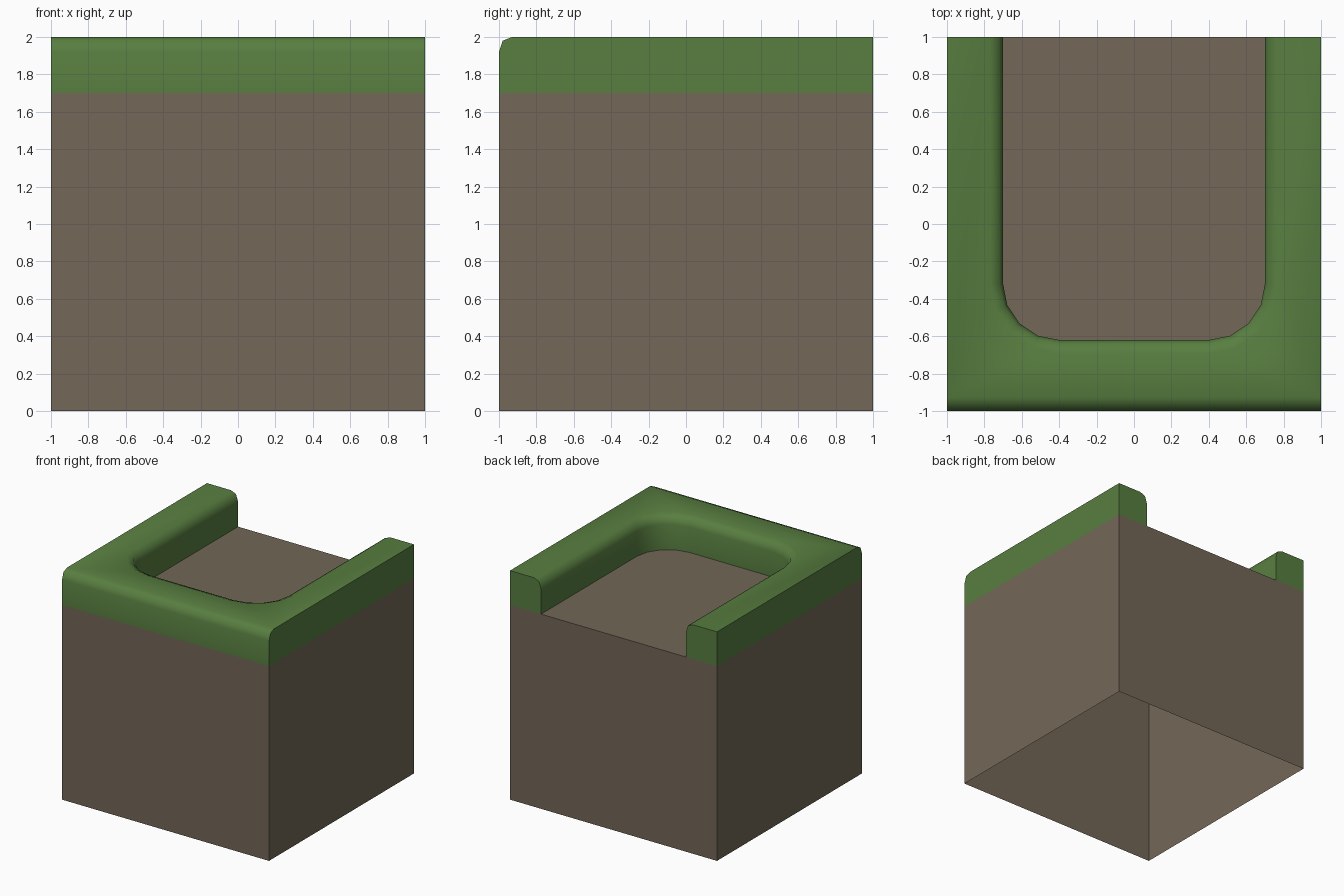
import bpy, bmesh, math
from mathutils import Vector

if "Cube" in bpy.data.objects:
    bpy.data.objects.remove(bpy.data.objects["Cube"])


def material(name, rgb):
    """Flat colour given as sRGB 0-255, stored as linear."""
    m = bpy.data.materials.new(name)
    lin = [((c / 255 + 0.055) / 1.055) ** 2.4 for c in rgb]
    m.diffuse_color = (*lin, 1)
    m.use_nodes = True
    m.node_tree.nodes["Principled BSDF"].inputs["Base Color"].default_value = m.diffuse_color
    return m


def make_object(name, faces, mat, smooth_angle=None):
    """Join lists of face corners into one welded mesh object."""
    bm = bmesh.new()
    for pts in faces:
        bm.faces.new([bm.verts.new(p) for p in pts])
    bmesh.ops.remove_doubles(bm, verts=bm.verts, dist=1e-4)
    bmesh.ops.recalc_face_normals(bm, faces=bm.faces)
    me = bpy.data.meshes.new(name)
    bm.to_mesh(me)
    bm.free()
    me.materials.append(mat)
    ob = bpy.data.objects.new(name, me)
    bpy.context.collection.objects.link(ob)
    if smooth_angle:
        bpy.ops.object.select_all(action='DESELECT')
        ob.select_set(True)
        bpy.context.view_layer.objects.active = ob
        bpy.ops.object.shade_smooth_by_angle(angle=math.radians(smooth_angle))
    return ob


BASE = 1.7
dirt = material("dirt brown", (115, 103, 87))
grass = material("grass green", (88, 126, 64))

# Rounded rim cross-section: distance in from the wall, height
PROFILE = [(0, BASE), (0, 1.92), (0.02, 1.98), (0.07, 2.0)]

# Plan of the sunken floor: straight sides and rounded front corners
right = [Vector((0.7, 1))]
for i in range(5):
    a = math.radians(22.5 * i)
    right.append(Vector((0.4 + 0.3 * math.cos(a), -0.32 - 0.3 * math.sin(a))))
path = right + [Vector((-p.x, p.y)) for p in reversed(right)]


def offset(d):
    """Move the floor outline outwards into the rim by distance d."""
    out = []
    for i, p in enumerate(path):
        a, b = path[max(i - 1, 0)], path[min(i + 1, len(path) - 1)]
        if i in (0, len(path) - 1):
            n = Vector((math.copysign(1, p.x), 0))
        else:
            d1, d2 = (p - a).normalized(), (b - p).normalized()
            t = (d1 + d2).normalized()
            n = Vector((-t.y, t.x))
            if n.dot(p - Vector((0, 0.2))) < 0:
                n = -n
        out.append(p + n * d)
    return out


rings = [[(p.x, p.y, z) for p in offset(d)] for d, z in PROFILE]
front = [[(x, -1 + d, z) for d, z in PROFILE] for x in (-1, 1)]

# Grass rim: inner wall, rounded front, top, outer sides and back end caps
faces = []
for lo, hi in zip(rings, rings[1:]):
    for i in range(len(path) - 1):
        faces.append([lo[i], lo[i + 1], hi[i + 1], hi[i]])
for k in range(len(PROFILE) - 1):
    faces.append([front[0][k], front[1][k], front[1][k + 1], front[0][k + 1]])
faces.append(rings[-1] + [(-1, 1, 2), front[0][-1], front[1][-1], (1, 1, 2)])
for x, edge, end in ((-1, front[0], -1), (1, front[1], 0)):
    faces.append(edge + [(x, 1, 2), (x, 1, BASE)])
    faces.append([r[end] for r in rings] + [(x, 1, 2), (x, 1, BASE)])
make_object("grass_rim", faces, grass, 60)

# Dirt block: four walls and the sunken floor, open underneath
faces = [rings[0]]
for x in (-1, 1):
    faces.append([(x, -1, 0), (x, 1, 0), (x, 1, BASE), (x, -1, BASE)])
faces.append([(-1, -1, 0), (1, -1, 0), (1, -1, BASE), (-1, -1, BASE)])
faces.append([(-1, 1, 0), (1, 1, 0), (1, 1, BASE), rings[0][0], rings[0][-1], (-1, 1, BASE)])
make_object("dirt_block", faces, dirt)
